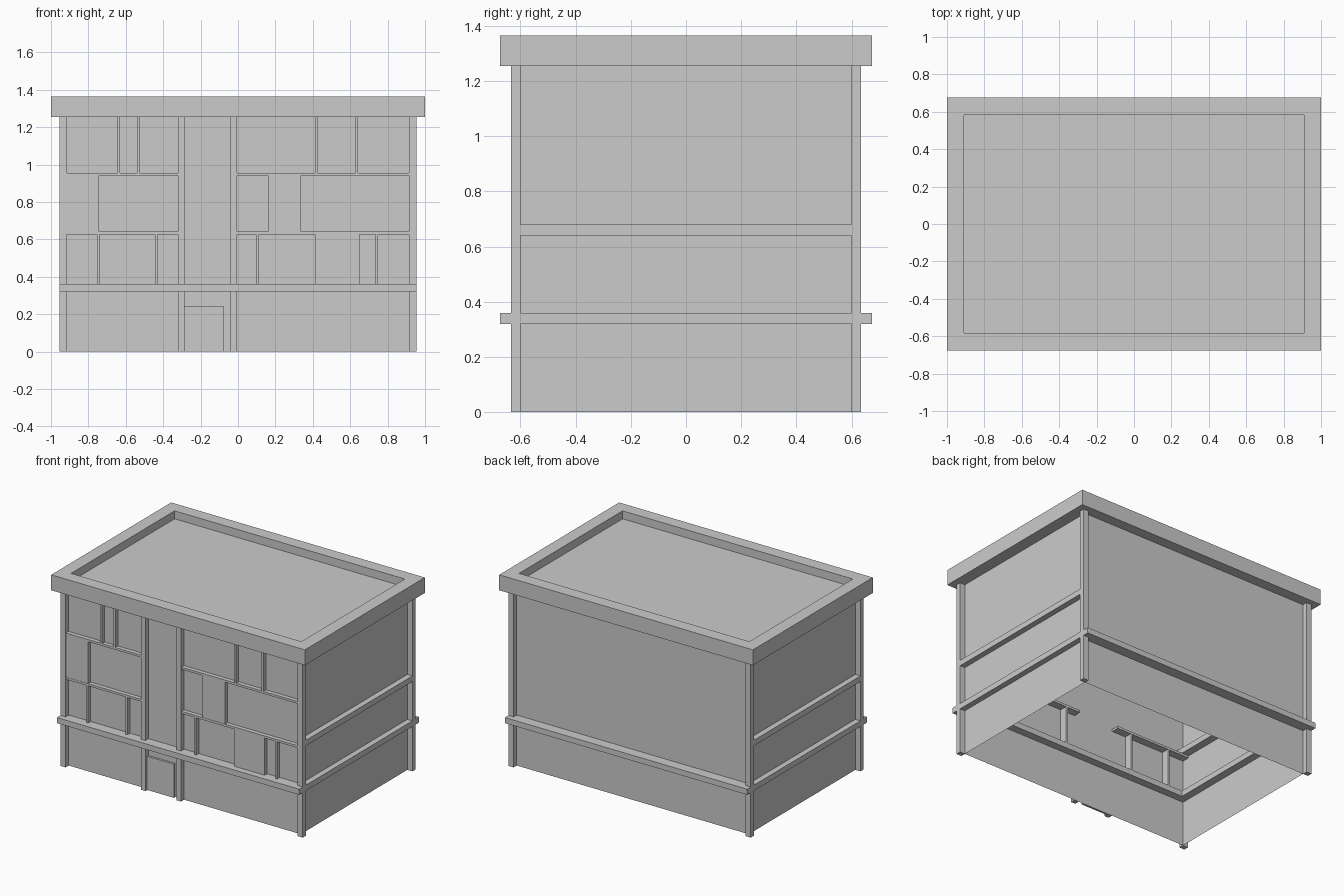
import bpy, bmesh

if "Cube" in bpy.data.objects:
    bpy.data.objects.remove(bpy.data.objects["Cube"])


def box(name, x0, x1, y0, y1, z0, z1):
    me = bpy.data.meshes.new(name)
    bm = bmesh.new()
    bmesh.ops.create_cube(bm, size=1)
    for v in bm.verts:
        v.co.x = x1 if v.co.x > 0 else x0
        v.co.y = y1 if v.co.y > 0 else y0
        v.co.z = z1 if v.co.z > 0 else z0
    bm.to_mesh(me)
    bm.free()
    ob = bpy.data.objects.new(name, me)
    bpy.context.collection.objects.link(ob)
    return ob


WX, WY = 0.915, 0.60      # wall planes
PX, PY = 0.955, 0.635     # outer faces of the pillars
TOP = 1.255               # underside of the roof
IN = 0.055                # how far trim reaches into the hollow inside

# Thin outer walls: a box with its top and bottom removed
walls = box("walls", -WX, WX, -WY, WY, 0, TOP)
bm = bmesh.new()
bm.from_mesh(walls.data)
bm.normal_update()
caps = [f for f in bm.faces if abs(f.normal.z) > 0.5]
bmesh.ops.delete(bm, geom=caps, context='FACES_ONLY')
bm.to_mesh(walls.data)
bm.free()

# Roof slab with a sunken centre
roof = box("roof", -1, 1, -0.675, 0.675, TOP, 1.365)
bm = bmesh.new()
bm.from_mesh(roof.data)
bm.normal_update()
top = max(bm.faces, key=lambda f: f.normal.z)
bmesh.ops.inset_region(bm, faces=[top], thickness=0.13)
floor = bmesh.ops.extrude_discrete_faces(bm, faces=[top])["faces"][0]
for v in floor.verts:
    v.co.z = 1.308
bm.to_mesh(roof.data)
bm.free()

# Corner pillars
for sx in (-1, 1):
    for sy in (-1, 1):
        xs = sorted((sx * WX, sx * PX))
        ys = sorted((sy * WY, sy * PY))
        box("corner_pillar", *xs, *ys, 0, TOP)

# Entrance pillars and door
for x in (-0.32, -0.04):
    box("entrance_pillar", x, x + 0.035, -PY, -WY, 0, TOP)
box("door", -0.285, -0.075, -0.615, -WY, 0, 0.24)

# Ledge above the ground floor, front and back
box("front_ledge", -PX, PX, -0.675, -WY + IN, 0.32, 0.36)
box("back_ledge", -PX, PX, WY - IN, 0.675, 0.32, 0.36)

# Side bands
for sx in (-1, 1):
    xs = sorted((sx * (WX - IN), sx * PX))
    for z in (0.32, 0.64):
        box("side_band", *xs, -WY, WY, z, z + 0.04)

# Front floor bands on both sides of the entrance
for z in (0.625, 0.94):
    for x0, x1 in ((-WX, -0.32), (-0.005, WX)):
        box("floor_band", x0, x1, -0.63, -WY + IN, z, z + 0.016)

# Slim window posts, by storey
for z0, z1, posts in ((0.36, 0.625, (-0.755, -0.445, 0.097, 0.735)),
                      (0.956, TOP, (-0.645, -0.54, 0.412, 0.628))):
    for x in posts:
        box("window_post", x, x + 0.014, -0.63, -WY + IN, z0, z1)

# Raised window panels
for x0, x1, z0, z1 in ((0.412, 0.65, 0.36, 0.625),
                       (-WX, -0.742, 0.641, 0.94),
                       (0.16, 0.337, 0.641, 0.94)):
    box("window_panel", x0, x1, -0.628, -WY, z0, z1)
